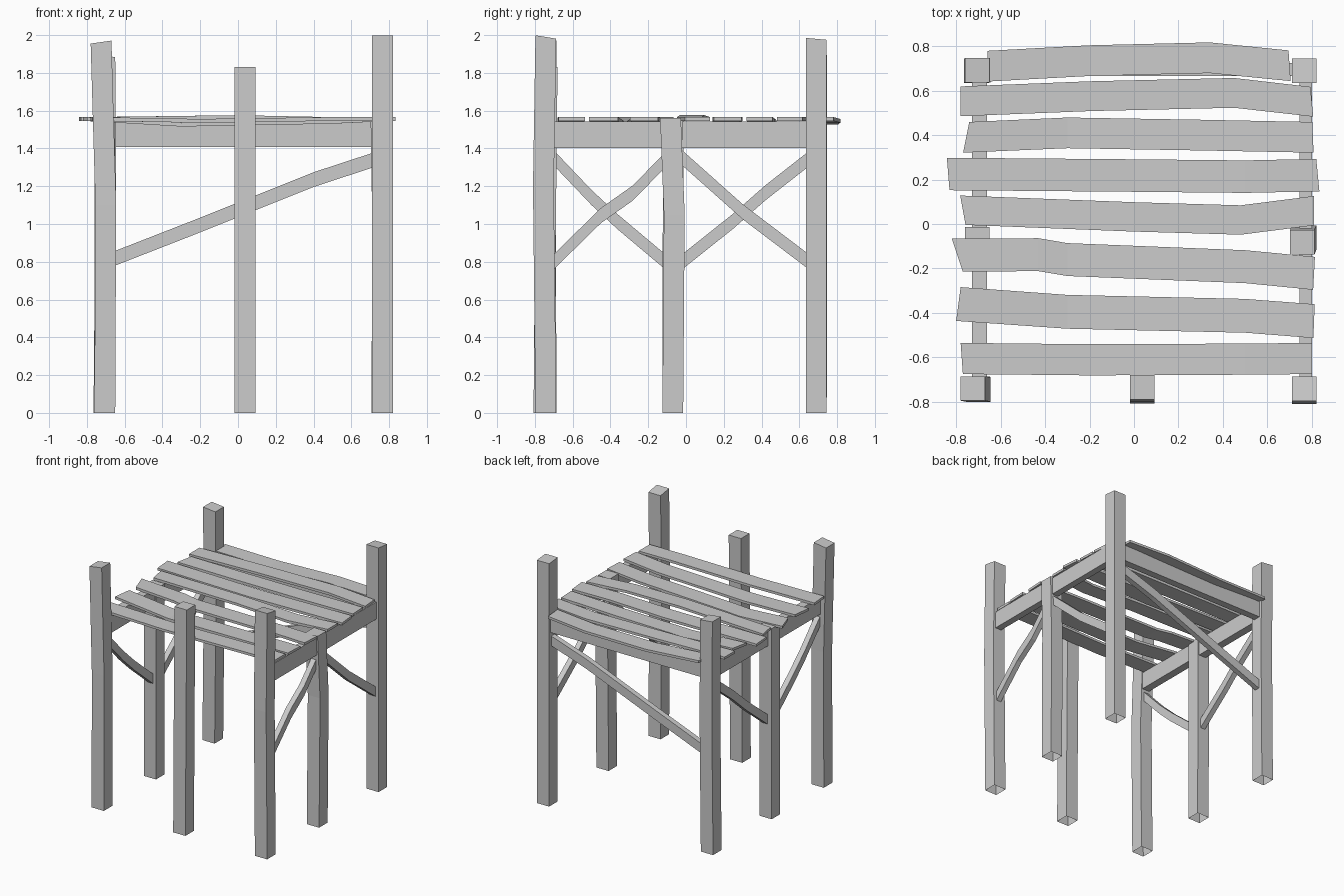
import bpy
from mathutils import Vector


def sweep(name, pts, u, v, bottom_cap=True, skew=(0, 0), tilt=(0, 0)):
    """Four-sided beam through pts, with half-axes u and v.
    skew shifts the two ends along their +v edge; tilt slopes the last ring."""
    u, v = Vector(u), Vector(v)
    verts, faces = [], []
    n = len(pts)
    for i, p in enumerate(pts):
        for a, b in ((-1, -1), (1, -1), (1, 1), (-1, 1)):
            q = Vector(p) + a * u + b * v
            if i == 0:
                q.x += b * skew[0]
            if i == n - 1:
                q.x += b * skew[1]
                q.z += a * tilt[0] + b * tilt[1]
            verts.append(q)
    for i in range(n - 1):
        for k in range(4):
            a, b = i * 4 + k, i * 4 + (k + 1) % 4
            faces.append((a, b, b + 4, a + 4))
    if bottom_cap:
        faces.append((3, 2, 1, 0))
    e = (n - 1) * 4
    faces.append((e, e + 1, e + 2, e + 3))
    mesh = bpy.data.meshes.new(name)
    mesh.from_pydata(verts, [], faces)
    mesh.update()
    # faces outward
    import bmesh
    bm = bmesh.new()
    bm.from_mesh(mesh)
    bmesh.ops.recalc_face_normals(bm, faces=bm.faces)
    bm.to_mesh(mesh)
    bm.free()
    ob = bpy.data.objects.new(name, mesh)
    bpy.context.collection.objects.link(ob)
    return ob


# Posts: slightly crooked, open at the bottom
H = 0.055
posts = {
    "front_left_post": ([(-.705, -.74, 0), (-.70, -.745, 1.1), (-.725, -.74, 1.963)], (.008, 0)),
    "front_middle_post": ([(.037, -.752, 0), (.037, -.745, .9), (.037, -.735, 1.83)], (0, 0)),
    "front_right_post": ([(.765, -.742, 0), (.765, -.755, 1.2), (.765, -.742, 1.99)], (0, -.009)),
    "middle_right_post": ([(.762, -.07, 0), (.765, -.062, 1.05), (.757, -.082, 1.56)], (0, 0)),
    "middle_left_post": ([(-.705, -.07, 0), (-.705, -.068, 1.0), (-.705, -.068, 1.55)], (0, 0)),
    "back_left_post": ([(-.71, .69, 0), (-.70, .692, 1.1), (-.705, .692, 1.89)], (-.006, 0)),
    "back_right_post": ([(.765, .69, 0), (.765, .69, 1.0), (.765, .69, 1.98)], (0, -.005)),
}
for name, (pts, tilt) in posts.items():
    sweep(name, pts, (H, 0, 0), (0, H, 0), bottom_cap=False, tilt=tilt)

# Rails on both sides and the back (front stays open)
for side, x, hx in (("left", -.695, .033), ("right", .773, .028)):
    for bay, y0, y1 in (("front", -.70, -.11), ("back", -.02, .65)):
        sweep(f"{side}_{bay}_rail", [(x, y0, 1.472), (x, y1, 1.472)],
              (hx, 0, 0), (0, 0, .07))
sweep("back_rail", [(-.66, .695, 1.475), (.72, .695, 1.475)], (0, .03, 0), (0, 0, .067))

# Diagonal braces as (y, z) paths: peak on the right side, valley on the left
braces = {
    "right_front_brace": (.77, [(-.70, .80), (-.45, 1.045), (-.28, 1.165), (-.11, 1.34)]),
    "right_back_brace": (.77, [(-.02, 1.35), (.3, 1.065), (.65, .80)]),
    "left_front_brace": (-.70, [(-.70, 1.35), (-.5, 1.14), (-.36, 1.01), (-.11, .80)]),
    "left_back_brace": (-.70, [(-.02, .80), (.25, 1.015), (.42, 1.165), (.65, 1.345)]),
}
for name, (x, path) in braces.items():
    sweep(name, [(x, y, z) for y, z in path], (.022, 0, 0), (0, 0, .04))
sweep("back_brace", [(-.66, .695, .815), (-.25, .695, .975), (.1, .695, 1.115),
                     (.4, .695, 1.235), (.72, .695, 1.34)], (0, .022, 0), (0, 0, .039))

# Floor slats: (x, y, sag) stations, half-width, end skews
slats = [
    ([(-.66, .71, 0), (-.2, .735, .02), (.34, .748, .01), (.70, .712, 0)], .069, (0, -.005)),
    ([(-.78, .552, 0), (-.2, .575, .0), (.45, .59, 0), (.80, .55, 0)], .067, (0, -.006)),
    ([(-.755, .39, 0), (-.3, .41, .015), (.3, .40, .01), (.805, .39, 0)], .069, (.014, -.003)),
    ([(-.836, .225, 0), (0, .218, .01), (.5, .213, 0), (.827, .22, 0)], .073, (-.006, -.007)),
    ([(-.77, .062, 0), (0, .032, -.01), (.48, .018, 0), (.81, .06, 0)], .066, (-.012, 0)),
    ([(-.795, -.14, 0), (-.43, -.138, .02), (-.3, -.16, .025), (.5, -.192, .01), (.81, -.222, 0)],
     .074, (-.025, .004)),
    ([(-.79, -.36, 0), (-.3, -.395, .03), (.5, -.413, .015), (.81, -.437, 0)], .076, (.01, .003)),
    ([(-.775, -.605, 0), (-.2, -.611, .01), (.5, -.608, 0), (.80, -.605, 0)], .07, (-.005, 0)),
]
for i, (st, hw, skew) in enumerate(slats):
    sweep(f"floor_slat_{i + 1}", [(x, y, 1.556 - s) for x, y, s in st],
          (0, 0, .01), (0, hw, 0), skew=skew)
